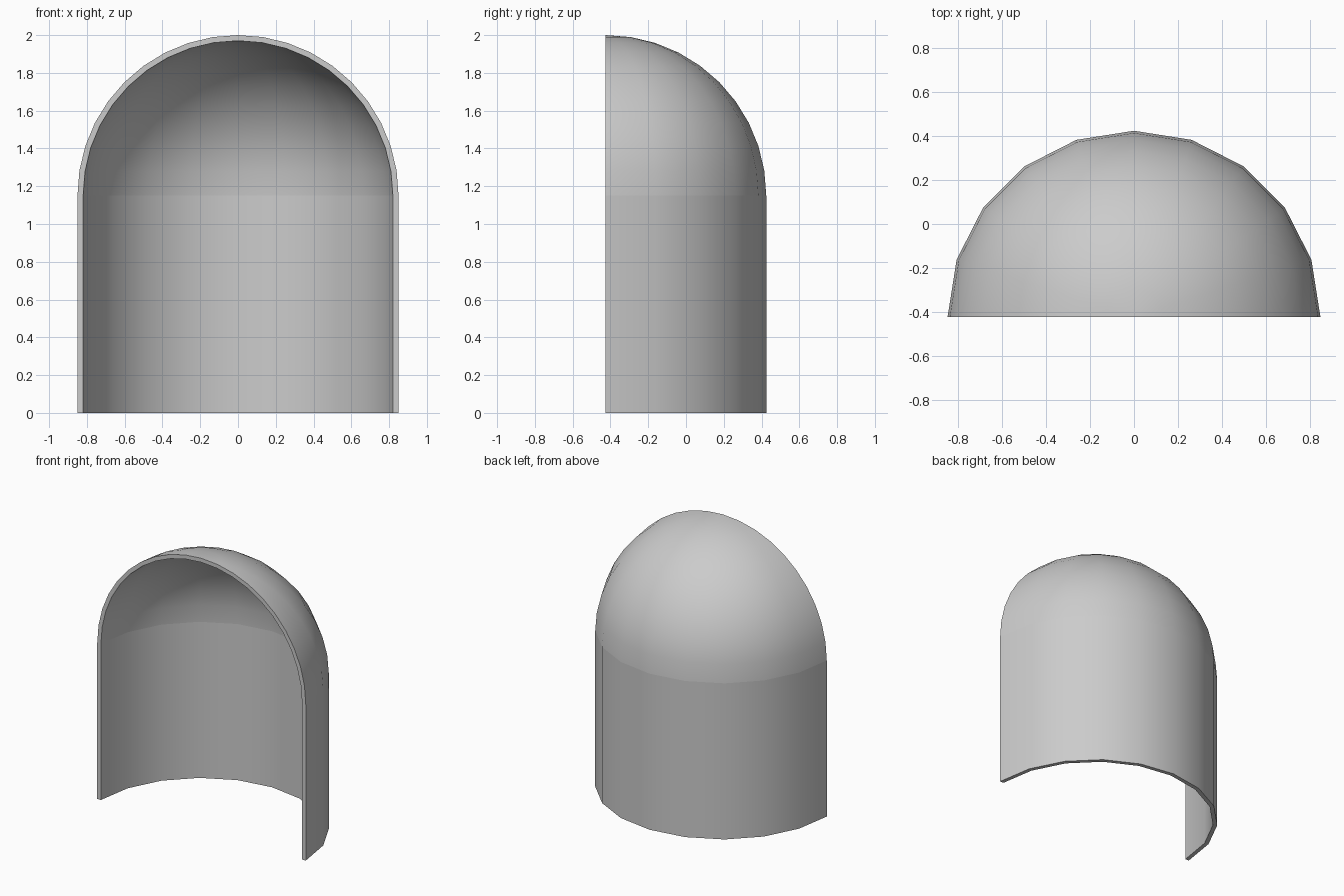
import bpy, bmesh
from math import sin, cos, pi

if "Cube" in bpy.data.objects:
    bpy.data.objects.remove(bpy.data.objects["Cube"])

R_OUT, R_IN = 0.85, 0.82      # shell radii
SPRING = 1.15                 # height where the dome starts
Y0 = -0.425                   # open front plane
SEG, RINGS = 10, 10


def profile(r):
    """Straight wall followed by a quarter arc up to the pole: (radius, z)."""
    arc = [(r * cos(i * pi / 2 / RINGS), SPRING + r * sin(i * pi / 2 / RINGS))
           for i in range(RINGS + 1)]
    return [(r, 0.0)] + arc


def surface(bm, r):
    """Sweep the profile half way round the vertical axis."""
    cols = []
    for s in range(SEG + 1):
        a = pi * s / SEG
        cols.append([bm.verts.new((p * cos(a), Y0 + p * sin(a), z)) for p, z in profile(r)])
    for c, d in zip(cols, cols[1:]):
        strip(bm, c, d)
    return cols


def strip(bm, a, b):
    for i in range(len(a) - 1):
        bm.faces.new((a[i], b[i], b[i + 1], a[i + 1]))


bm = bmesh.new()
outer = surface(bm, R_OUT)
inner = surface(bm, R_IN)

# front arch rim and bottom rim
for k in (0, -1):
    strip(bm, outer[k], inner[k])
strip(bm, [c[0] for c in outer], [c[0] for c in inner])

# merge the poles and clean up
bmesh.ops.remove_doubles(bm, verts=bm.verts, dist=1e-5)
bmesh.ops.recalc_face_normals(bm, faces=bm.faces)

# crisp line where the dome meets the wall
for e in bm.edges:
    if all(abs(v.co.z - SPRING) < 1e-4 for v in e.verts):
        e.smooth = False

mesh = bpy.data.meshes.new("niche_shell")
bm.to_mesh(mesh)
bm.free()
niche = bpy.data.objects.new("niche_shell", mesh)
bpy.context.collection.objects.link(niche)
bpy.context.view_layer.objects.active = niche
niche.select_set(True)
bpy.ops.object.shade_smooth_by_angle(angle=pi / 6)
